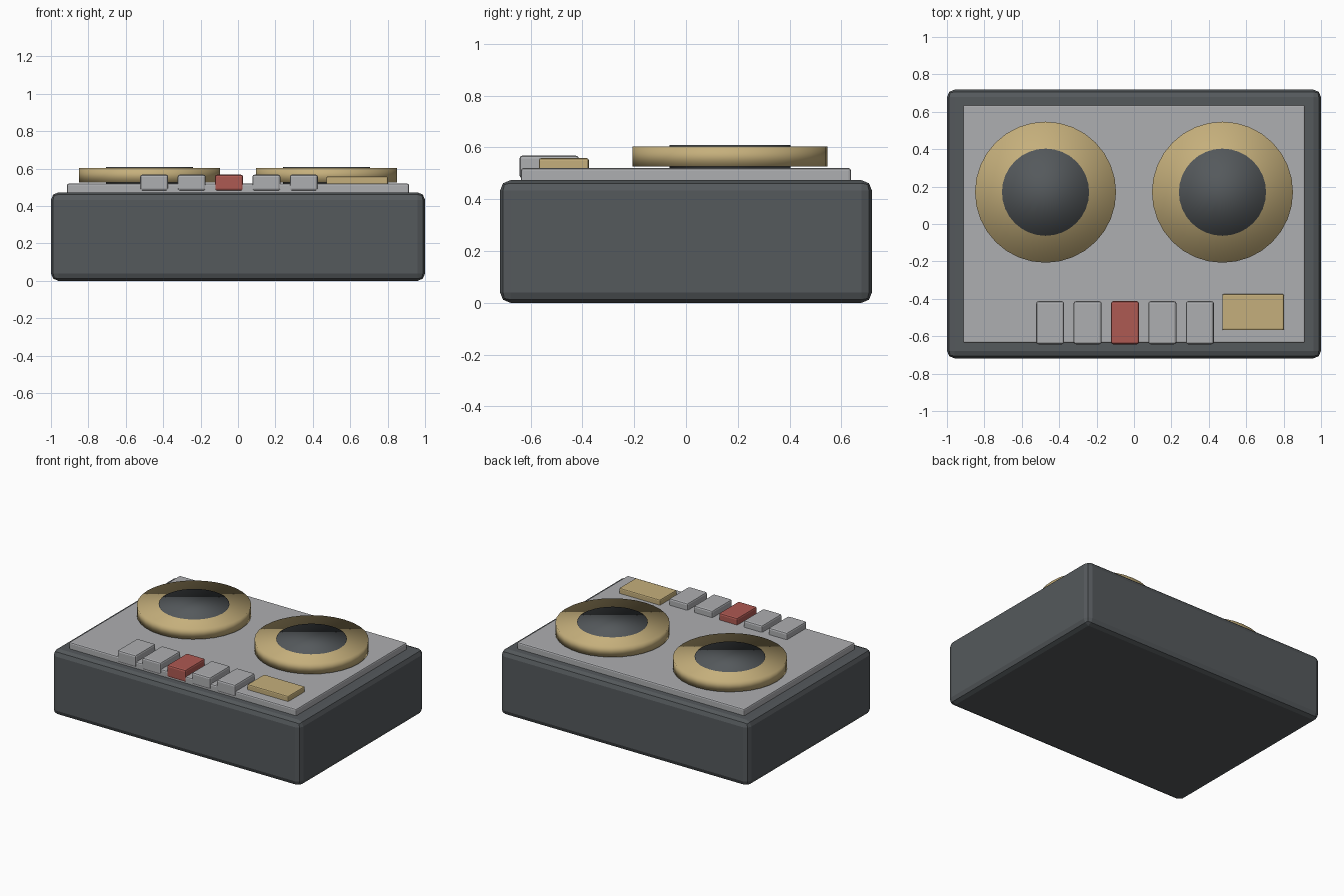
import bpy

cube = bpy.data.objects.get("Cube")
if cube:
    bpy.data.objects.remove(cube, do_unlink=True)


def material(name, rgb):
    m = bpy.data.materials.new(name)
    m.use_nodes = True
    m.diffuse_color = (*rgb, 1)
    m.node_tree.nodes["Principled BSDF"].inputs["Base Color"].default_value = (*rgb, 1)
    return m


charcoal = material("charcoal", (0.09, 0.1, 0.107))
silver = material("silver", (0.42, 0.425, 0.44))
brass = material("brass", (0.56, 0.43, 0.2))
red = material("red", (0.42, 0.1, 0.085))


def box(name, low, high, mat, bevel, segments=2):
    """Bevelled box spanning two opposite corners."""
    bpy.ops.mesh.primitive_cube_add(size=1, location=[(a + b) / 2 for a, b in zip(low, high)])
    ob = bpy.context.object
    ob.name = name
    ob.scale = [b - a for a, b in zip(low, high)]
    bpy.ops.object.transform_apply(location=False, rotation=False, scale=True)
    ob.data.materials.append(mat)
    mod = ob.modifiers.new("Bevel", "BEVEL")
    mod.width = bevel
    mod.segments = segments
    return ob


def disc(name, x, radius, bottom, top, mat):
    """Fully smooth-shaded disc at the reel centre line."""
    bpy.ops.mesh.primitive_cylinder_add(vertices=32, radius=radius, depth=top - bottom,
                                        location=(x, 0.17, (bottom + top) / 2))
    ob = bpy.context.object
    ob.name = name
    ob.data.materials.append(mat)
    bpy.ops.object.shade_smooth()


# Case and deck plate
box("case", (-1, -0.718, 0), (1, 0.718, 0.473), charcoal, 0.04)
box("deck_plate", (-0.915, -0.637, 0.45), (0.915, 0.637, 0.52), silver, 0.01)

# Reels with raised hubs
for side, x in (("right", -0.473), ("left", 0.473)):
    disc(side + "_reel", x, 0.377, 0.526, 0.603, brass)
    disc(side + "_hub", x, 0.233, 0.521, 0.609, charcoal)

# Row of keys, the middle one for recording
for i in range(5):
    x = 0.2 * (i - 2) - 0.048
    middle = i == 2
    box("record_key" if middle else f"key_{i + 1}", (x - 0.075, -0.643, 0.481),
        (x + 0.075, -0.413, 0.568), red if middle else silver, 0.012)

# Counter panel
box("counter_panel", (0.472, -0.568, 0.505), (0.802, -0.375, 0.558), brass, 0.008)
